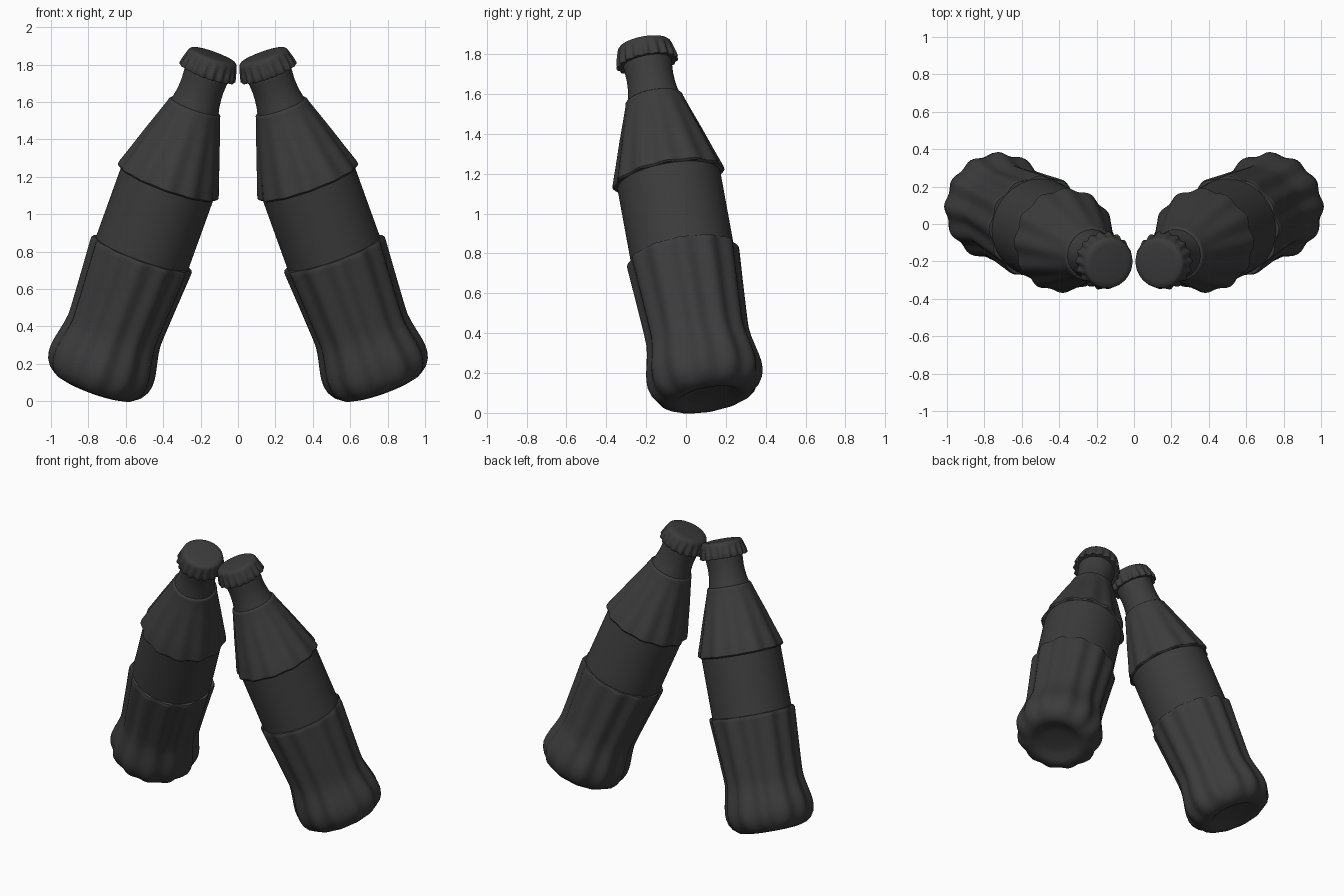
import bpy, bmesh, math
from mathutils import Matrix, Vector

default = bpy.data.objects.get("Cube")
if default:
    bpy.data.objects.remove(default, do_unlink=True)

dark = bpy.data.materials.new("dark charcoal")
dark.use_nodes = True
colour = (0.045, 0.045, 0.045, 1)
dark.diffuse_color = colour
dark.node_tree.nodes["Principled BSDF"].inputs["Base Color"].default_value = colour

FLUTES = 12
CRIMPS = 18

# Each profile row is radius, height along the axis, and wave depth
glass_profile = [
    (0.08, 0.03, 0), (0.13, 0.022, 0), (0.16, 0.004, 0), (0.19, 0, 0),
    (0.225, 0.01, .003), (0.255, 0.035, .006), (0.275, 0.07, .008),
    (0.284, 0.11, .009), (0.284, 0.15, .009), (0.278, 0.19, .009),
    (0.267, 0.24, .009), (0.257, 0.29, .009), (0.252, 0.33, .009),
    (0.253, 0.38, .009), (0.26, 0.5, .009), (0.268, 0.63, .009),
    (0.276, 0.75, .009), (0.277, 0.768, .008), (0.272, 0.778, .007),
    (0.262, 0.78, 0), (0.262, 1.18, 0),
    (0.271, 1.182, .007), (0.277, 1.19, .008), (0.274, 1.208, .008),
    (0.245, 1.3, .006), (0.208, 1.42, .004), (0.172, 1.53, .002),
    (0.148, 1.605, 0), (0.146, 1.617, 0), (0.14, 1.623, 0),
    (0.133, 1.624, 0), (0.125, 1.66, 0), (0.12, 1.70, 0),
    (0.118, 1.74, 0), (0.121, 1.79, 0), (0.125, 1.84, 0), (0.11, 1.88, 0),
]
cap_profile = [
    (0.12, 1.815, 0), (0.148, 1.812, .007), (0.152, 1.82, .007),
    (0.148, 1.845, .006), (0.143, 1.87, .004), (0.139, 1.893, .001),
    (0.134, 1.908, 0), (0.125, 1.916, 0), (0.1, 1.92, 0),
]


def turned_part(name, profile, waves, segments, placement):
    """Lathe a profile whose radius ripples around the axis."""
    bm = bmesh.new()
    rings = []
    for radius, height, depth in profile:
        ring = []
        for i in range(segments):
            a = math.tau * i / segments
            r = radius + depth * math.cos(waves * a)
            ring.append(bm.verts.new((r * math.cos(a), r * math.sin(a), height)))
        rings.append(ring)
    for low, high in zip(rings, rings[1:]):
        for i in range(segments):
            j = (i + 1) % segments
            bm.faces.new((low[i], low[j], high[j], high[i]))
    bm.faces.new(rings[0][::-1])
    bm.faces.new(rings[-1])
    mesh = bpy.data.meshes.new(name)
    bm.to_mesh(mesh)
    bm.free()
    mesh.materials.append(dark)
    obj = bpy.data.objects.new(name, mesh)
    bpy.context.collection.objects.link(obj)
    obj.matrix_world = placement
    bpy.ops.object.select_all(action="DESELECT")
    obj.select_set(True)
    bpy.context.view_layer.objects.active = obj
    bpy.ops.object.shade_smooth_by_angle(angle=math.radians(40))


# Two bottles lean towards each other and forwards
for side, label in ((1, "left"), (-1, "right")):
    base = Vector((0.772 * side, 0.115, 0.072))
    axis = Vector((-0.334 * side, -0.17, 0.927))
    lean = Vector((0, 0, 1)).rotation_difference(axis).to_matrix().to_4x4()
    placement = Matrix.Translation(base) @ lean
    turned_part(label + "_bottle_glass", glass_profile, FLUTES, 96, placement)
    turned_part(label + "_bottle_cap", cap_profile, CRIMPS, 144, placement)
